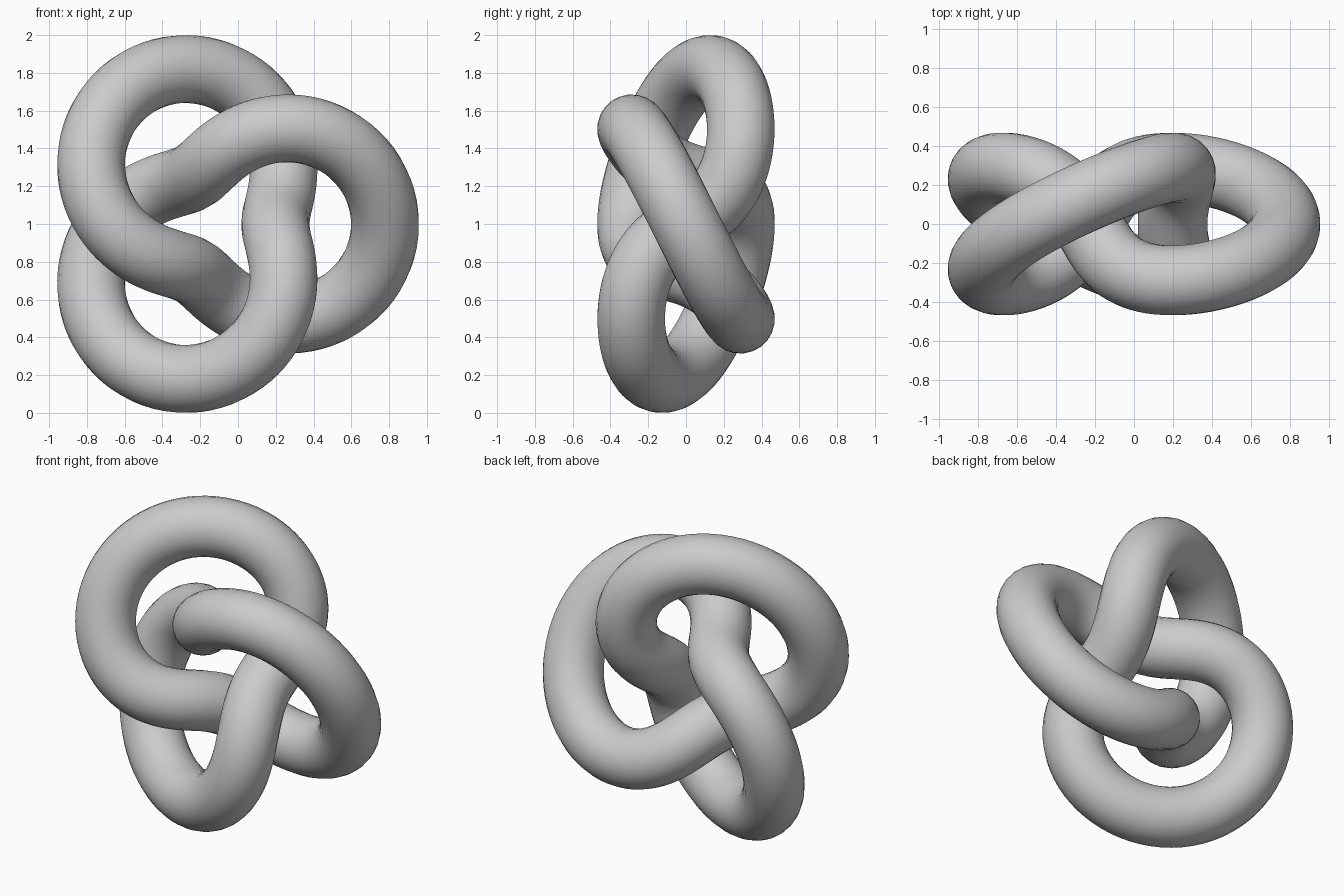
import bpy
import math

if "Cube" in bpy.data.objects:
    bpy.data.objects.remove(bpy.data.objects["Cube"])

SCALE, TUBE = 0.29, 0.18      # knot scale and tube radius
CENTRE_X, CENTRE_Z = -0.092, 1.0
STEPS = 240


def knot_point(t):
    """Trefoil: winds twice round the y axis and three times round the ring."""
    rad = SCALE * (2 + math.cos(3 * t))
    return (CENTRE_X + rad * math.cos(2 * t),
            -SCALE * math.sin(3 * t),
            CENTRE_Z + rad * math.sin(2 * t))


# Closed centreline with a round bevel
curve = bpy.data.curves.new("knot_tube", 'CURVE')
curve.dimensions = '3D'
curve.bevel_depth = TUBE
curve.bevel_resolution = 10
spline = curve.splines.new('POLY')
spline.points.add(STEPS - 1)
for i, p in enumerate(spline.points):
    p.co = (*knot_point(2 * math.pi * i / STEPS), 1)
spline.use_cyclic_u = True
spline.use_smooth = True

# Convert to a smooth mesh
knot = bpy.data.objects.new("knot_tube", curve)
bpy.context.collection.objects.link(knot)
bpy.context.view_layer.objects.active = knot
knot.select_set(True)
bpy.ops.object.convert(target='MESH')
bpy.ops.object.shade_smooth()
